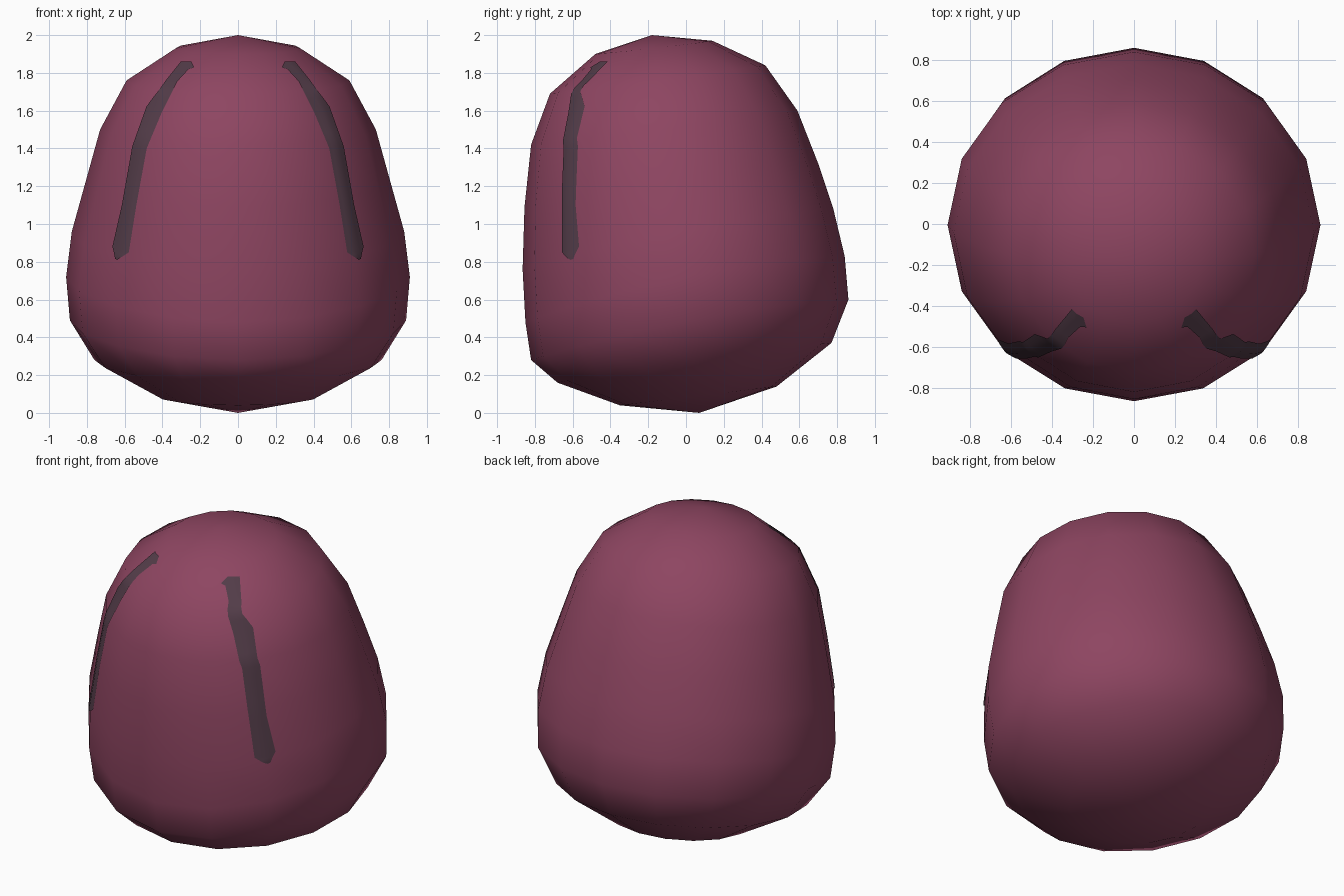
import bpy, bmesh, math
from mathutils import Vector
from mathutils.bvhtree import BVHTree

if "Cube" in bpy.data.objects:
    bpy.data.objects.remove(bpy.data.objects["Cube"])


def material(name, rgb):
    m = bpy.data.materials.new(name)
    m.diffuse_color = (*rgb, 1)
    m.use_nodes = True
    m.node_tree.nodes["Principled BSDF"].inputs["Base Color"].default_value = m.diffuse_color
    return m


def add_object(name, bm, mat):
    me = bpy.data.meshes.new(name)
    bm.to_mesh(me)
    me.materials.append(mat)
    me.shade_smooth()
    ob = bpy.data.objects.new(name, me)
    bpy.context.collection.objects.link(ob)
    return ob


# Body: tilted oval rings between two poles
# front y, front z, back y, back z, half width, side z
RINGS = [
    (-0.48, 1.90, 0.14, 1.97, 0.33, 1.93),
    (-0.72, 1.69, 0.42, 1.84, 0.59, 1.76),
    (-0.82, 1.42, 0.59, 1.60, 0.73, 1.50),
    (-0.855, 1.09, 0.70, 1.32, 0.805, 1.23),
    (-0.865, 0.76, 0.78, 1.08, 0.88, 0.96),
    (-0.85, 0.48, 0.84, 0.83, 0.91, 0.72),
    (-0.82, 0.28, 0.86, 0.60, 0.89, 0.49),
    (-0.68, 0.16, 0.77, 0.37, 0.76, 0.28),
    (-0.35, 0.04, 0.48, 0.14, 0.43, 0.09),
]
SIDES = 16
body = bmesh.new()
loops = []
for yf, zf, yb, zb, hw, zs in RINGS:
    loop = []
    for i in range(SIDES):
        a = 2 * math.pi * i / SIDES
        c, s = math.cos(a), math.sin(a)
        zm = (zf + zb) / 2
        loop.append(body.verts.new((hw * s, (yf + yb) / 2 - c * (yb - yf) / 2,
                                    zm + c * (zf - zb) / 2 + s * s * (zs - zm))))
    loops.append(loop)
top = body.verts.new((0, -0.18, 2.0))
bottom = body.verts.new((0, 0.07, 0.0))
for i in range(SIDES):
    j = (i + 1) % SIDES
    body.faces.new((top, loops[0][i], loops[0][j]))
    body.faces.new((bottom, loops[-1][j], loops[-1][i]))
    for a, b in zip(loops, loops[1:]):
        body.faces.new((a[i], b[i], b[j], a[j]))
bmesh.ops.recalc_face_normals(body, faces=body.faces)
body.normal_update()
add_object("body", body, material("shell_plum", (0.27, 0.06, 0.12)))
tree = BVHTree.FromBMesh(body)

# Stripes: inner and outer edge (x, z) in front view, projected onto the body
EDGES = [
    ((0.23, 1.825), (0.245, 1.855)), ((0.26, 1.815), (0.30, 1.855)),
    ((0.32, 1.75), (0.38, 1.755)), ((0.40, 1.59), (0.48, 1.62)),
    ((0.48, 1.40), (0.555, 1.41)), ((0.535, 1.10), (0.61, 1.10)),
    ((0.575, 0.85), (0.66, 0.88)), ((0.635, 0.81), (0.645, 0.815)),
]
ROWS, COLS = 5, 4
dark = material("stripe_dark", (0.085, 0.045, 0.065))


def stripe(name, side):
    bm = bmesh.new()
    rows = []
    for k in range((len(EDGES) - 1) * ROWS + 1):
        n = min(k // ROWS, len(EDGES) - 2)
        t = k / ROWS - n
        p, q = [Vector(EDGES[n][e]).lerp(Vector(EDGES[n + 1][e]), t) for e in (0, 1)]
        row = []
        for c in range(COLS + 1):
            x, z = p.lerp(q, c / COLS)
            hit, normal, _, _ = tree.ray_cast(Vector((side * x, -3, z)), Vector((0, 1, 0)))
            row.append(bm.verts.new(hit + normal * 0.006))
        rows.append(row)
    for r, s in zip(rows, rows[1:]):
        for c in range(COLS):
            f = (r[c], s[c], s[c + 1], r[c + 1])
            bm.faces.new(f if side > 0 else f[::-1])
    add_object(name, bm, dark)
    bm.free()


stripe("stripe_right", 1)
stripe("stripe_left", -1)
body.free()
